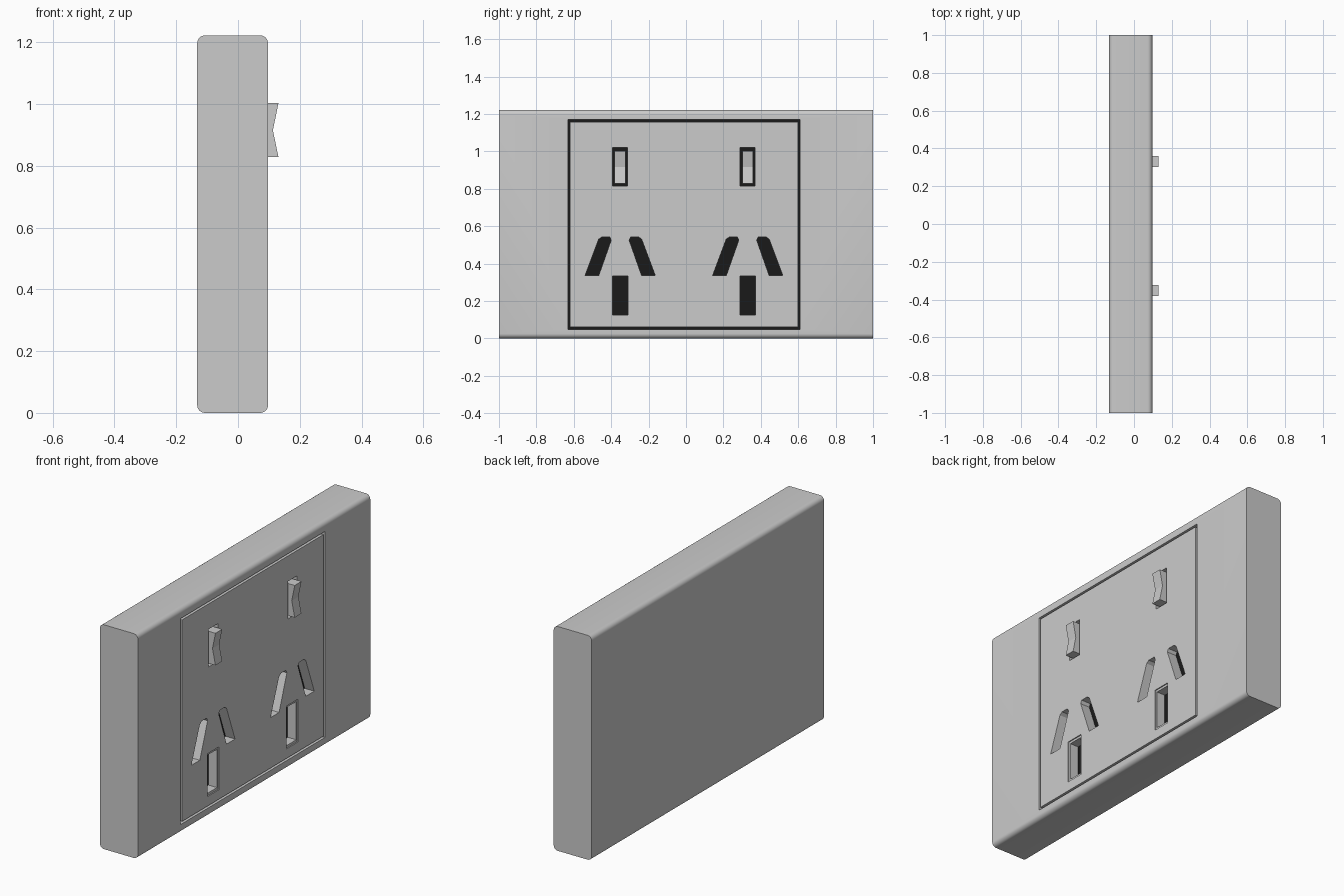
import bpy, bmesh, math

if "Cube" in bpy.data.objects:
    bpy.data.objects.remove(bpy.data.objects["Cube"])

BACK, FACE, FLOOR = -0.132, 0.097, 0.04
HEIGHT = 1.222
SOCKETS = (-0.352, 0.33)


def make_object(name, prisms):
    """Each prism is (profile, offset vector): a polygon swept along the offset."""
    bm = bmesh.new()
    for points, offset in prisms:
        face = bm.faces.new([bm.verts.new(p) for p in points])
        ext = bmesh.ops.extrude_face_region(bm, geom=[face])
        verts = [g for g in ext["geom"] if isinstance(g, bmesh.types.BMVert)]
        bmesh.ops.translate(bm, verts=verts, vec=offset)
    bmesh.ops.recalc_face_normals(bm, faces=bm.faces)
    mesh = bpy.data.meshes.new(name)
    bm.to_mesh(mesh)
    bm.free()
    obj = bpy.data.objects.new(name, mesh)
    bpy.context.collection.objects.link(obj)
    return obj


def block(y0, y1, z0, z1, x0, x1):
    return [(x0, y0, z0), (x0, y1, z0), (x0, y1, z1), (x0, y0, z1)], (x1 - x0, 0, 0)


def cut(obj, prisms):
    cutter = make_object("cutter", prisms)
    mod = obj.modifiers.new("cut", "BOOLEAN")
    mod.operation = "DIFFERENCE"
    mod.solver = "EXACT"
    mod.object = cutter
    bpy.context.view_layer.objects.active = obj
    bpy.ops.object.modifier_apply(modifier=mod.name)
    bpy.data.objects.remove(cutter)


# Body: rounded-rectangle section swept along y, with a pocket in the face
r = 0.025
section = []
for cx, cz, start in ((FACE - r, HEIGHT - r, 0), (BACK + r, HEIGHT - r, 90),
                      (BACK + r, r, 180), (FACE - r, r, 270)):
    for i in range(7):
        a = math.radians(start + i * 15)
        section.append((cx + r * math.cos(a), -1, cz + r * math.sin(a)))
body = make_object("wall_plate_body", [(section, (0, 2, 0))])
cut(body, [block(-0.632, 0.610, 0.048, 1.170, FLOOR - 0.005, FACE + 0.1)])
bpy.ops.object.select_all(action="DESELECT")
body.select_set(True)
bpy.context.view_layer.objects.active = body
bpy.ops.object.shade_smooth_by_angle(angle=math.radians(35))

# Dark backing seen through the slots and the groove
dark = bpy.data.materials.new("dark")
dark.diffuse_color = (0.01, 0.01, 0.01, 1)
dark.use_nodes = True
dark.node_tree.nodes["Principled BSDF"].inputs["Base Color"].default_value = dark.diffuse_color
backing = make_object("slot_backing", [block(-0.632, 0.610, 0.048, 1.170, FLOOR - 0.005, FLOOR)])
backing.data.materials.append(dark)

# Inset panel with pin slots and switch openings
panel = make_object("socket_panel", [block(-0.620, 0.598, 0.060, 1.158, FLOOR, FACE)])
slant = ((-0.188, 0.335), (-0.115, 0.335), (-0.048, 0.525), (-0.056, 0.542), (-0.098, 0.542), (-0.115, 0.530))
recesses, holes = [], []
for c in SOCKETS:
    recesses.append(block(c - 0.05, c + 0.05, 0.112, 0.345, FACE - 0.006, FACE + 0.1))
    holes.append(block(c - 0.041, c + 0.041, 0.125, 0.333, FLOOR - 0.1, FACE + 0.1))
    holes.append(block(c - 0.040, c + 0.040, 0.815, 1.020, FLOOR - 0.1, FACE + 0.1))
    for side in (1, -1):
        holes.append(([(FLOOR - 0.1, c + side * y, z) for y, z in slant], (0.3, 0, 0)))
cut(panel, recesses)
cut(panel, holes)

# Rocker switches with a V-shaped face
rocker = ((FLOOR, 0.828), (0.131, 0.828), (0.113, 0.915), (0.131, 1.003), (FLOOR, 1.003))
for name, c in zip(("left_switch", "right_switch"), SOCKETS):
    make_object(name, [([(x, c - 0.029, z) for x, z in rocker], (0, 0.058, 0))])
